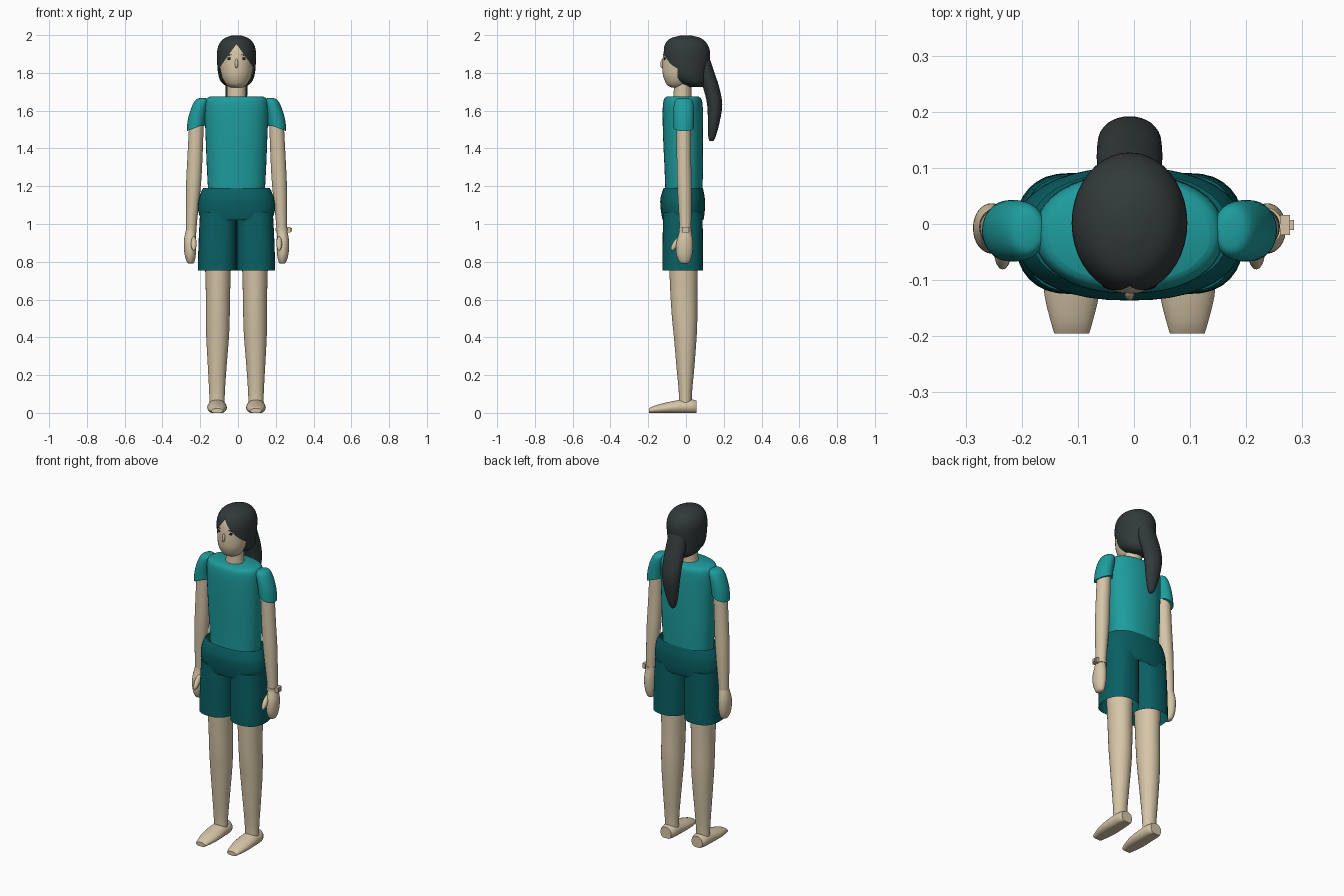
import bpy, bmesh, math
from mathutils import Vector

if "Cube" in bpy.data.objects:
    bpy.data.objects.remove(bpy.data.objects["Cube"])

CX = -0.008  # body centre line (the watch widens one side)


def material(name, rgb):
    m = bpy.data.materials.new(name)
    m.diffuse_color = (*rgb, 1)
    m.use_nodes = True
    m.node_tree.nodes["Principled BSDF"].inputs["Base Color"].default_value = m.diffuse_color
    return m


SKIN = material("skin", (0.67, 0.56, 0.385))
SHIRT = material("teal shirt", (0.013, 0.335, 0.34))
SHORTS = material("dark teal shorts", (0.003, 0.115, 0.125))
HAIR = material("charcoal hair", (0.032, 0.042, 0.042))
DARK = material("eye black", (0.012, 0.01, 0.01))


def finish(name, bm, mat, smooth=40):
    bmesh.ops.recalc_face_normals(bm, faces=bm.faces)
    me = bpy.data.meshes.new(name)
    bm.to_mesh(me)
    bm.free()
    me.materials.append(mat)
    ob = bpy.data.objects.new(name, me)
    bpy.context.collection.objects.link(ob)
    bpy.ops.object.select_all(action='DESELECT')
    bpy.context.view_layer.objects.active = ob
    ob.select_set(True)
    bpy.ops.object.shade_smooth_by_angle(angle=math.radians(smooth))
    return ob


def spline(rows, steps):
    """Smoothly interpolate between cross-section rows."""
    out = []
    for i in range(len(rows) - 1):
        p = [rows[max(i - 1, 0)], rows[i], rows[i + 1], rows[min(i + 2, len(rows) - 1)]]
        for k in range(steps):
            t = k / steps
            out.append([0.5 * (2 * b + (c - a) * t + (2 * a - 5 * b + 4 * c - d) * t * t
                               + (3 * b - a - 3 * c + d) * t ** 3) for a, b, c, d in zip(*p)])
    return out + [list(rows[-1])]


def bridge(bm, rings, cap=(True, True)):
    n = len(rings[0])
    for a, b in zip(rings, rings[1:]):
        for k in range(n):
            bm.faces.new((a[k], a[(k + 1) % n], b[(k + 1) % n], b[k]))
    if cap[0]:
        bm.faces.new(rings[0])
    if cap[1]:
        bm.faces.new(rings[-1])
    return bm


def loft(rows, side=1, power=2, n=32, steps=4, cap=(True, True)):
    """Rows are (z, x offset, y, x radius, y radius)."""
    bm = bmesh.new()
    rings = []
    for z, dx, y, rx, ry in spline(rows, steps):
        ring = []
        for k in range(n):
            c, s = math.cos(2 * math.pi * k / n), math.sin(2 * math.pi * k / n)
            ex = math.copysign(abs(c) ** (2 / power), c)
            ey = math.copysign(abs(s) ** (2 / power), s)
            ring.append(bm.verts.new((CX + side * dx + rx * ex, y + ry * ey, z)))
        rings.append(ring)
    return bridge(bm, rings, cap)


def ellipsoid(name, loc, size, mat, rot=(0, 0, 0)):
    bm = bmesh.new()
    bmesh.ops.create_uvsphere(bm, u_segments=16, v_segments=10, radius=1)
    ob = finish(name, bm, mat, 60)
    ob.location, ob.scale, ob.rotation_euler = loc, size, rot
    return ob


def box(name, loc, size, mat):
    bm = bmesh.new()
    bmesh.ops.create_cube(bm, size=1)
    bmesh.ops.scale(bm, vec=size, verts=bm.verts)
    bmesh.ops.translate(bm, vec=loc, verts=bm.verts)
    return finish(name, bm, mat)


# Head and neck
finish("head", loft([(1.722, 0, -.045, .03, .03), (1.735, 0, -.046, .05, .052),
                     (1.76, 0, -.043, .068, .07), (1.80, 0, -.03, .083, .094),
                     (1.87, 0, -.009, .093, .115), (1.93, 0, -.004, .09, .109),
                     (1.965, 0, 0, .072, .09), (1.985, 0, 0, .045, .06)]), SKIN, 60)
finish("neck", loft([(1.64, 0, -.018, .054, .05), (1.70, 0, -.018, .05, .047),
                     (1.78, 0, -.015, .05, .047)]), SKIN)

# Hair cap with a parted opening for the face
bm = loft([(1.725, 0, .05, .045, .04), (1.75, 0, .028, .08, .078),
           (1.80, 0, .003, .098, .112), (1.88, 0, .002, .103, .125),
           (1.93, 0, .002, .1, .121), (1.965, 0, 0, .084, .103),
           (1.985, 0, 0, .06, .076), (1.998, 0, 0, .025, .03)], n=40)
PART_Z, SLOPE, EDGE_Y = 1.953, 1.4, -.045
apex = Vector((CX, 0, PART_Z))
for co, no in ((apex, Vector((SLOPE, 0, 1))), (apex, Vector((-SLOPE, 0, 1))),
               (Vector((0, EDGE_Y, 0)), Vector((0, 1, 0)))):
    bmesh.ops.bisect_plane(bm, geom=bm.verts[:] + bm.edges[:] + bm.faces[:],
                           plane_co=co, plane_no=no)
opening = []
for f in bm.faces:
    c = f.calc_center_median()
    if c.y < EDGE_Y and c.z < PART_Z - SLOPE * abs(c.x - CX):
        opening.append(f)
bmesh.ops.delete(bm, geom=opening, context='FACES')
finish("hair", bm, HAIR, 60)

# Ponytail
finish("ponytail", loft([(1.44, 0, .135, .008, .01), (1.46, 0, .137, .022, .019),
                         (1.53, 0, .146, .04, .03), (1.63, 0, .152, .054, .04),
                         (1.72, 0, .134, .058, .043), (1.80, 0, .104, .058, .047),
                         (1.87, 0, .08, .055, .047), (1.905, 0, .068, .042, .037),
                         (1.92, 0, .062, .015, .015)]), HAIR, 60)

# Face details
ellipsoid("nose", (CX, -.122, 1.85), (.009, .014, .026), SKIN, (-.15, 0, 0))
for s, tag in ((-1, "left"), (1, "right")):
    ellipsoid(tag + "_eye", (CX + s * .039, -.112, 1.876), (.01, .004, .007), DARK, (0, 0, s * .35))
    ellipsoid(tag + "_brow", (CX + s * .036, -.113, 1.895), (.012, .003, .002), DARK,
              (0, s * .15, s * .35))

# Shirt body, and the waist band of the shorts as an open shell
finish("shirt", loft([(1.17, 0, -.011, .15, .098), (1.30, 0, -.012, .157, .102),
                      (1.45, 0, -.015, .163, .106), (1.58, 0, -.017, .168, .107),
                      (1.64, 0, -.017, .167, .104), (1.664, 0, -.017, .158, .097),
                      (1.674, 0, -.017, .142, .085)], power=2.2, n=40), SHIRT)
finish("shorts_waist", loft([(1.02, 0, -.016, .18, .107), (1.04, 0, -.016, .194, .112),
                             (1.08, 0, -.017, .204, .117), (1.13, 0, -.018, .2, .118),
                             (1.17, 0, -.016, .187, .11), (1.19, 0, -.014, .176, .104)],
                            power=2.3, n=40, cap=(False, False)), SHORTS)

for s, tag in ((-1, "left"), (1, "right")):
    # Shorts leg, hollow at the hem
    finish(tag + "_shorts_leg", loft([(.755, .103, -.017, .102, .108), (.9, .101, -.017, .1, .107),
                                      (1.06, .097, -.017, .096, .104)],
                                     side=s, power=2.4, cap=(False, True)), SHORTS)

    # Leg
    finish(tag + "_leg", loft([(.05, .103, -.003, .04, .034), (.12, .103, -.003, .042, .036),
                               (.25, .102, -.003, .05, .048), (.40, .1, -.004, .06, .06),
                               (.50, .099, -.007, .063, .067), (.62, .098, -.011, .064, .071),
                               (.80, .098, -.014, .069, .076)], side=s), SKIN)

    # Foot: loft along y with a flat sole
    bm = bmesh.new()
    rings = []
    for y, w, h in spline([(.055, .036, .066), (.03, .047, .071), (-.02, .05, .071),
                           (-.08, .052, .06), (-.13, .048, .049), (-.175, .037, .035),
                           (-.195, .031, .024)], 3):
        ring = []
        for k in range(24):
            a = 2 * math.pi * k / 24
            z = h * (.45 + .55 * math.sin(a))
            ring.append(bm.verts.new((CX + s * .103 + w * math.cos(a), y, max(z, 0))))
        rings.append(ring)
    finish(tag + "_foot", bridge(bm, rings), SKIN, 45)

    # Arm, hand and thumb
    finish(tag + "_arm", loft([(.94, .241, -.004, .027, .029), (1.02, .238, -.004, .03, .032),
                               (1.2, .228, -.008, .039, .038), (1.35, .22, -.011, .04, .038),
                               (1.58, .21, -.012, .038, .038)], side=s), SKIN)
    finish(tag + "_hand", loft([(.79, .242, -.008, .01, .014), (.80, .243, -.008, .02, .028),
                                (.84, .245, -.009, .03, .042), (.90, .246, -.007, .033, .044),
                                (.95, .243, -.004, .029, .034), (.98, .24, -.004, .024, .027)],
                               side=s), SKIN, 60)
    ellipsoid(tag + "_thumb", (CX + s * .226, -.052, .897), (.015, .017, .045), SKIN, (-.6, 0, 0))

    # Sleeve with a slanted hem
    bm = loft([(1.51, .216, -.012, .047, .054), (1.56, .21, -.012, .046, .055),
               (1.61, .198, -.012, .043, .054), (1.645, .187, -.012, .038, .049),
               (1.662, .182, -.012, .028, .037), (1.667, .18, -.012, .012, .016)], side=s)
    for v in bm.verts:
        if v.co.z < 1.512:
            v.co.z -= (s * (v.co.x - CX) - .215) * .38
    finish(tag + "_sleeve", bm, SHIRT)

# Watch on one wrist
finish("watch_band", loft([(.962, .24, -.004, .033, .034), (.978, .24, -.004, .033, .034)],
                          steps=1), SKIN)
box("watch_case", (.269, -.002, .97), (.018, .036, .03), SKIN)
box("watch_face", (.281, -.002, .97), (.008, .018, .018), SKIN)
